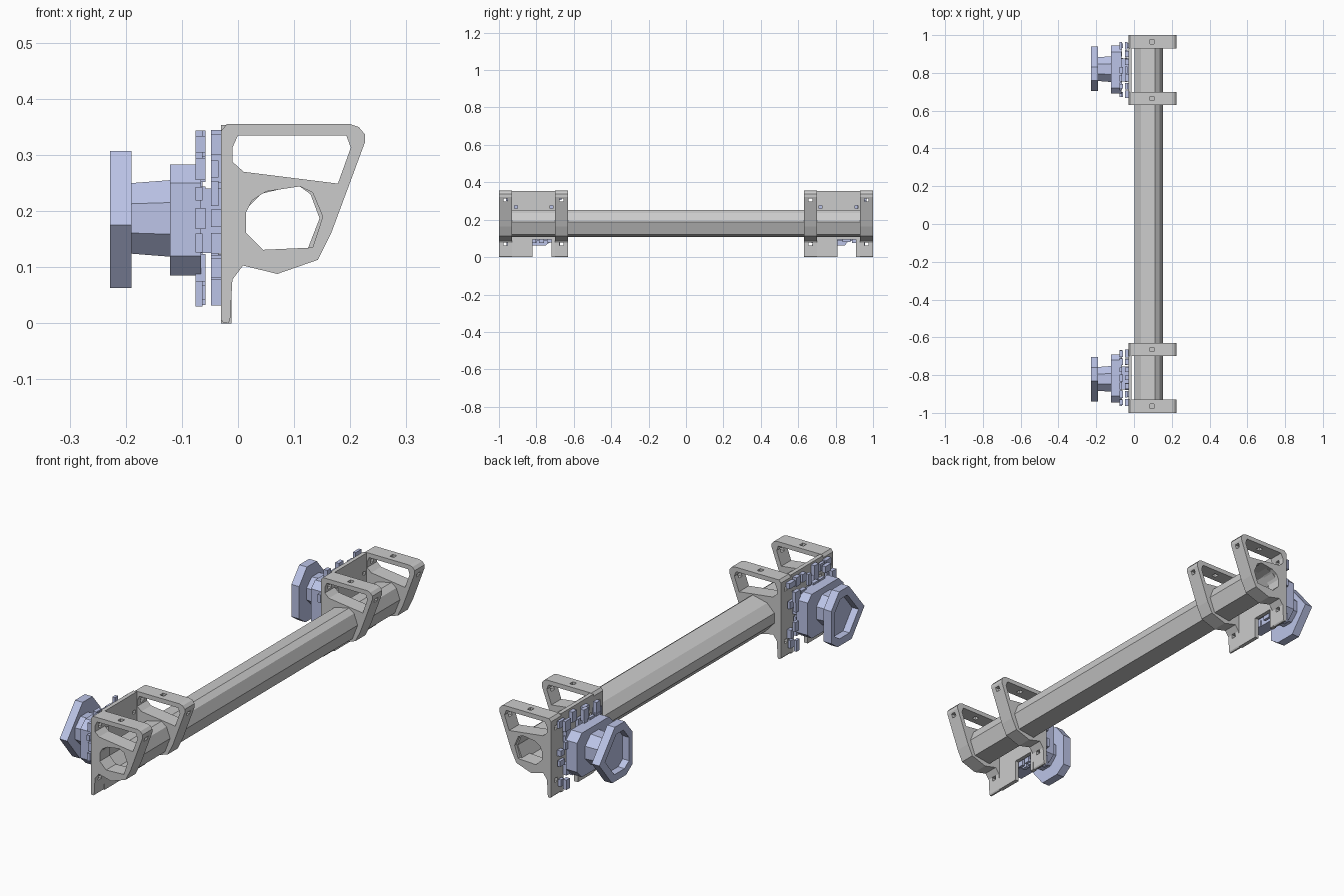
import bpy, bmesh, random
from mathutils import Matrix, Vector

if "Cube" in bpy.data.objects:
    bpy.data.objects.remove(bpy.data.objects["Cube"])

random.seed(4)
blue = bpy.data.materials.new("slate_blue")
blue.diffuse_color = (0.50, 0.55, 0.80, 1)
blue.use_nodes = True
blue.node_tree.nodes["Principled BSDF"].inputs["Base Color"].default_value = blue.diffuse_color

# Local (u, v, depth) to world: outline in x-z run along y, or in y-z run along x
ALONG_Y = Matrix(((1, 0, 0), (0, 0, 1), (0, 1, 0)))
ALONG_X = Matrix(((0, 0, 1), (1, 0, 0), (0, 1, 0)))


def finish(bm, name, mat=None):
    bmesh.ops.recalc_face_normals(bm, faces=bm.faces)
    me = bpy.data.meshes.new(name)
    bm.to_mesh(me)
    bm.free()
    ob = bpy.data.objects.new(name, me)
    bpy.context.collection.objects.link(ob)
    if mat:
        me.materials.append(mat)
    return ob


def prism(name, loops, axis, a, b, mat=None):
    """Extrude an outline, with further loops as holes, from a to b."""
    cu = bpy.data.curves.new(name, 'CURVE')
    cu.dimensions = '2D'
    cu.fill_mode = 'BOTH'
    cu.extrude = abs(b - a) / 2
    for loop in loops:
        sp = cu.splines.new('POLY')
        sp.points.add(len(loop) - 1)
        sp.use_cyclic_u = True
        for p, (u, v) in zip(sp.points, loop):
            p.co = (u, v, 0, 1)
    tmp = bpy.data.objects.new(name + "_curve", cu)
    bpy.context.collection.objects.link(tmp)
    bpy.context.view_layer.update()
    me = bpy.data.meshes.new_from_object(tmp)
    bm = bmesh.new()
    bm.from_mesh(me)
    bpy.data.objects.remove(tmp)
    bpy.data.curves.remove(cu)
    bpy.data.meshes.remove(me)
    bmesh.ops.remove_doubles(bm, verts=bm.verts, dist=1e-5)
    for v in bm.verts:
        v.co = axis @ (v.co + Vector((0, 0, (a + b) / 2)))
    for f in bm.faces:
        f.smooth = False
    return finish(bm, name, mat)


def add_box(bm, lo, hi):
    lo, hi = Vector(lo), Vector(hi)
    m = Matrix.Translation((lo + hi) / 2) @ Matrix.Diagonal((*(hi - lo), 1))
    bmesh.ops.create_cube(bm, size=1, matrix=m)


def scaled(loop, s):
    c = sum((Vector(p) for p in loop), Vector((0, 0))) / len(loop)
    return [tuple(c + (Vector(p) - c) * s) for p in loop]


def square(y, z, r=0.008):
    return [(y - r, z - r), (y + r, z - r), (y + r, z + r), (y - r, z + r)]


# Bracket side plate outline and its two openings (x, z)
plate = [(-.03, .343), (-.02, .355), (.20, .355), (.215, .35), (.226, .337), (.226, .322),
         (.167, .163), (.142, .113), (.07, .088), (.009, .103), (-.01, .078),
         (-.014, .006), (-.018, 0), (-.026, .001), (-.03, .006)]
window = [(0, .335), (.193, .335), (.201, .313), (.178, .249), (.01, .27),
          (-.01, .288), (-.01, .313)]
bore = [(.014, .162), (.014, .197), (.025, .219), (.05, .235), (.11, .244), (.133, .233),
        (.151, .19), (.133, .135), (.045, .131)]

# Long hollow tube
tube = [(.002, .155), (.002, .20), (.038, .236), (.11, .253), (.135, .235),
        (.153, .187), (.127, .12), (.045, .108)]
prism("cross_tube", [tube, scaled(tube, 0.9)], ALONG_Y, -0.985, 0.985)

# Brackets: same part repeated at both ends
for side, y0 in (("front", -1.0), ("rear", 0.63)):
    cut = bmesh.new()
    for y in (y0 + .035, y0 + .335):
        add_box(cut, (.085, y - .011, .30), (.105, y + .011, .40))
        add_box(cut, (-.1, y - .011, .296), (.3, y + .011, .29999))
        cut.clear()
    for y in (y0 + .035, y0 + .335):
        add_box(cut, (.085, y - .011, .325), (.105, y + .011, .40))
        for z in (.305, .07):
            add_box(cut, (-.1, y - .011, z - .009), (.3, y + .011, z + .009))
    cutter = finish(cut, side + "_hole_cutter")
    cutter.hide_render = True
    cutter.hide_set(True)
    for tag, a, b in (("outer", 0, .07), ("inner", .30, .37)):
        ob = prism(f"{side}_{tag}_plate", [plate, window, bore], ALONG_Y, y0 + a, y0 + b)
        mod = ob.modifiers.new("screw_holes", 'BOOLEAN')
        mod.operation = 'DIFFERENCE'
        mod.solver = 'EXACT'
        mod.object = cutter
    # Back wall with a notch between the two lower lugs
    wall = [(y0 + .07, .353), (y0 + .30, .353), (y0 + .30, 0), (y0 + .28, 0), (y0 + .28, .095),
            (y0 + .18, .095), (y0 + .18, 0), (y0 + .07, 0)]
    prism(side + "_back_wall", [wall, square(y0 + .09, .268), square(y0 + .282, .268)],
          ALONG_X, -.03, -.012)

# Blue fittings behind each bracket, mirrored front to rear
cup = [(.94, .175), (.83, .307), (.76, .307), (.705, .24), (.705, .095), (.75, .063), (.85, .063)]
block = [(.69, .11), (.69, .255), (.72, .283), (.91, .283), (.945, .25),
         (.945, .12), (.91, .085), (.72, .085)]
for side, s in (("front", -1), ("rear", 1)):
    flip = lambda loop: [(s * y, z) for y, z in loop]
    prism(side + "_cup_rim", [flip(cup), flip(scaled(cup, .72))], ALONG_X, -.228, -.195, blue)
    prism(side + "_cup_floor", [flip(cup)], ALONG_X, -.196, -.19, blue)
    prism(side + "_block", [flip(block)], ALONG_X, -.121, -.066, blue)

    # Faceted neck
    bm = bmesh.new()
    m = Matrix.Translation((-.155, s * .82, .187)) @ Matrix.Rotation(1.5708, 4, 'Y')
    bmesh.ops.create_cone(bm, cap_ends=True, segments=8, radius1=.068, radius2=.074,
                          depth=.072, matrix=m @ Matrix.Rotation(.3927, 4, 'Z'))
    finish(bm, side + "_neck", blue)

    # Hub core joining the block to the wall
    bm = bmesh.new()
    add_box(bm, (-.068, s * .815 - .06, .125), (-.029, s * .815 + .06, .24))
    finish(bm, side + "_hub_core", blue)

    # Scattered small pads in two layers round the hub
    bm = bmesh.new()
    for x, keep in ((-.045, .6), (-.073, .42)):
        for i in range(7):
            for j in range(7):
                y = .815 + (i - 3) * .043
                z = .187 + (j - 3) * .044
                in_notch = z < .085 and .7 < y < .92
                if random.random() > keep or in_notch:
                    continue
                w, h = random.uniform(.011, .021), random.uniform(.012, .026)
                d = random.choice((.01, .015))
                add_box(bm, (x - .003, s * y - w, z - h), (x + d, s * y + w, z + h))
    finish(bm, side + "_pads", blue)
